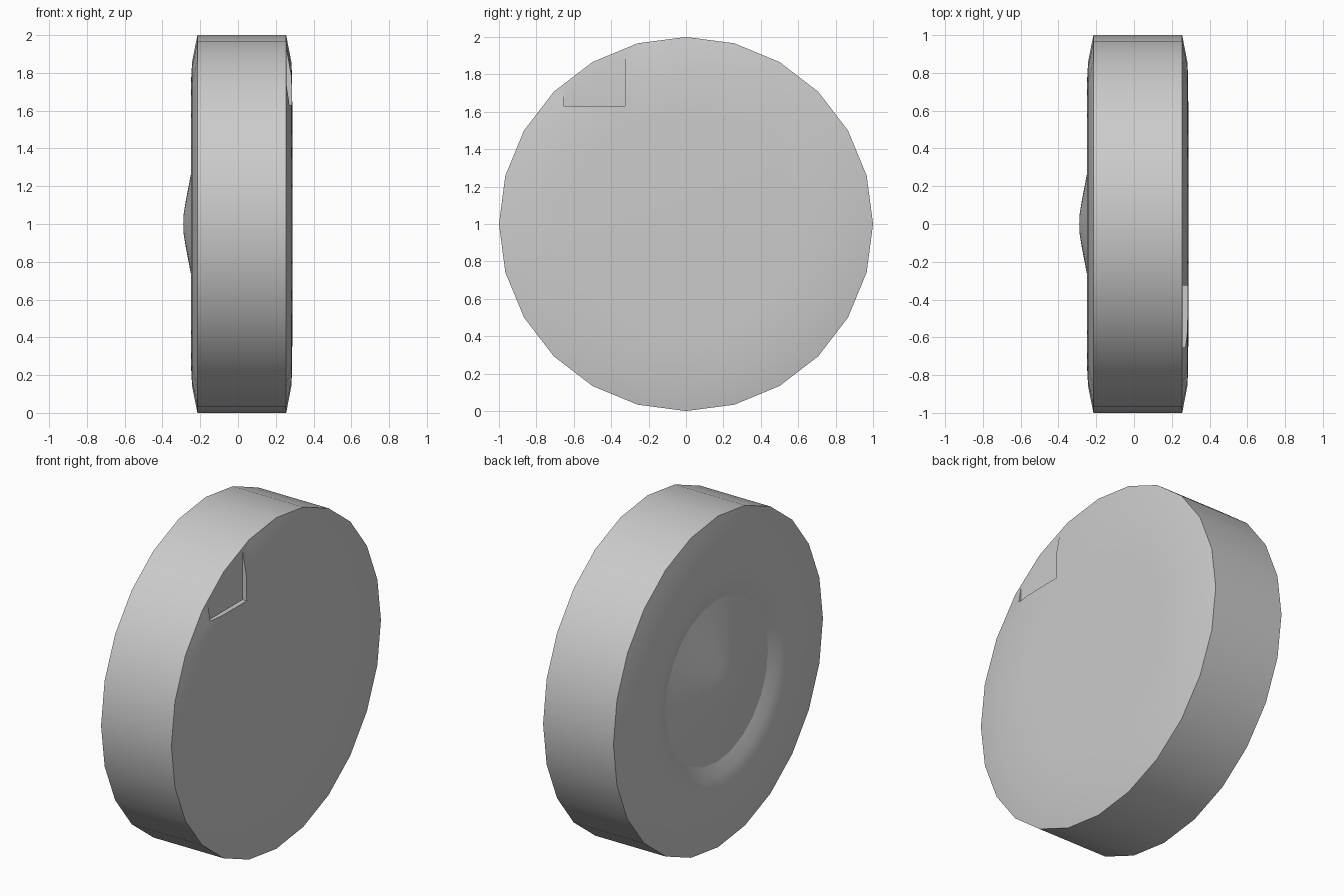
import bpy, bmesh, math
from mathutils import Vector

SIDES = 24
CENTRE = Vector((0, 0, 1))

if "Cube" in bpy.data.objects:
    bpy.data.objects.remove(bpy.data.objects["Cube"])

grey = bpy.data.materials.new("plain grey")
grey.use_nodes = True
colour = (0.6, 0.6, 0.6, 1)
grey.diffuse_color = colour
grey.node_tree.nodes["Principled BSDF"].inputs["Base Color"].default_value = colour


def add_object(name, bm):
    bmesh.ops.recalc_face_normals(bm, faces=bm.faces)
    mesh = bpy.data.meshes.new(name)
    bm.to_mesh(mesh)
    bm.free()
    mesh.materials.append(grey)
    obj = bpy.data.objects.new(name, mesh)
    bpy.context.collection.objects.link(obj)
    return obj


def lathe(name, profile):
    """Turn (radius, x) points around the x axis of the wheel."""
    bm = bmesh.new()
    verts = [bm.verts.new((x, 0, 1 + r)) for r, x in profile]
    edges = [bm.edges.new(pair) for pair in zip(verts, verts[1:])]
    bmesh.ops.spin(bm, geom=verts + edges, cent=CENTRE, axis=(1, 0, 0),
                   angle=math.tau, steps=SIDES, use_duplicate=False)
    bmesh.ops.remove_doubles(bm, verts=bm.verts, dist=0.0001)
    return add_object(name, bm)


def select(obj):
    bpy.ops.object.select_all(action="DESELECT")
    obj.select_set(True)
    bpy.context.view_layer.objects.active = obj


# Disc with a shallow crown on both faces and a dished socket on the -x face
disc = lathe("disc", [
    (0, 0.288), (0.6, 0.288), (0.85, 0.284), (1, 0.255),
    (1, -0.215), (0.86, -0.243), (0.75, -0.249), (0.63, -0.249),
    (0.56, -0.232), (0.49, -0.205), (0.49, -0.15), (0, -0.15),
])

# Low dome seated in the socket
dome = lathe("hub_dome", [
    (0, -0.29), (0.06, -0.287), (0.13, -0.275), (0.26, -0.25),
    (0.37, -0.228), (0.49, -0.205), (0.49, -0.16), (0, -0.16),
])

# Square-cornered notch at the edge of the +x face
low, high = Vector((0.257, -0.655, 1.63)), Vector((0.4, -0.325, 2.1))
bm = bmesh.new()
bmesh.ops.create_cube(bm, size=1)
bmesh.ops.scale(bm, vec=high - low, verts=bm.verts)
bmesh.ops.translate(bm, vec=(low + high) / 2, verts=bm.verts)
cutter = add_object("notch_cutter", bm)
cutter.hide_render = True

notch = disc.modifiers.new("notch", "BOOLEAN")
notch.operation = "DIFFERENCE"
notch.solver = "EXACT"
notch.object = cutter
select(disc)
bpy.ops.object.modifier_apply(modifier=notch.name)
bpy.data.objects.remove(cutter)

# Smooth surfaces with crisp edges
for part in (disc, dome):
    select(part)
    bpy.ops.object.shade_smooth_by_angle(angle=math.radians(30))
